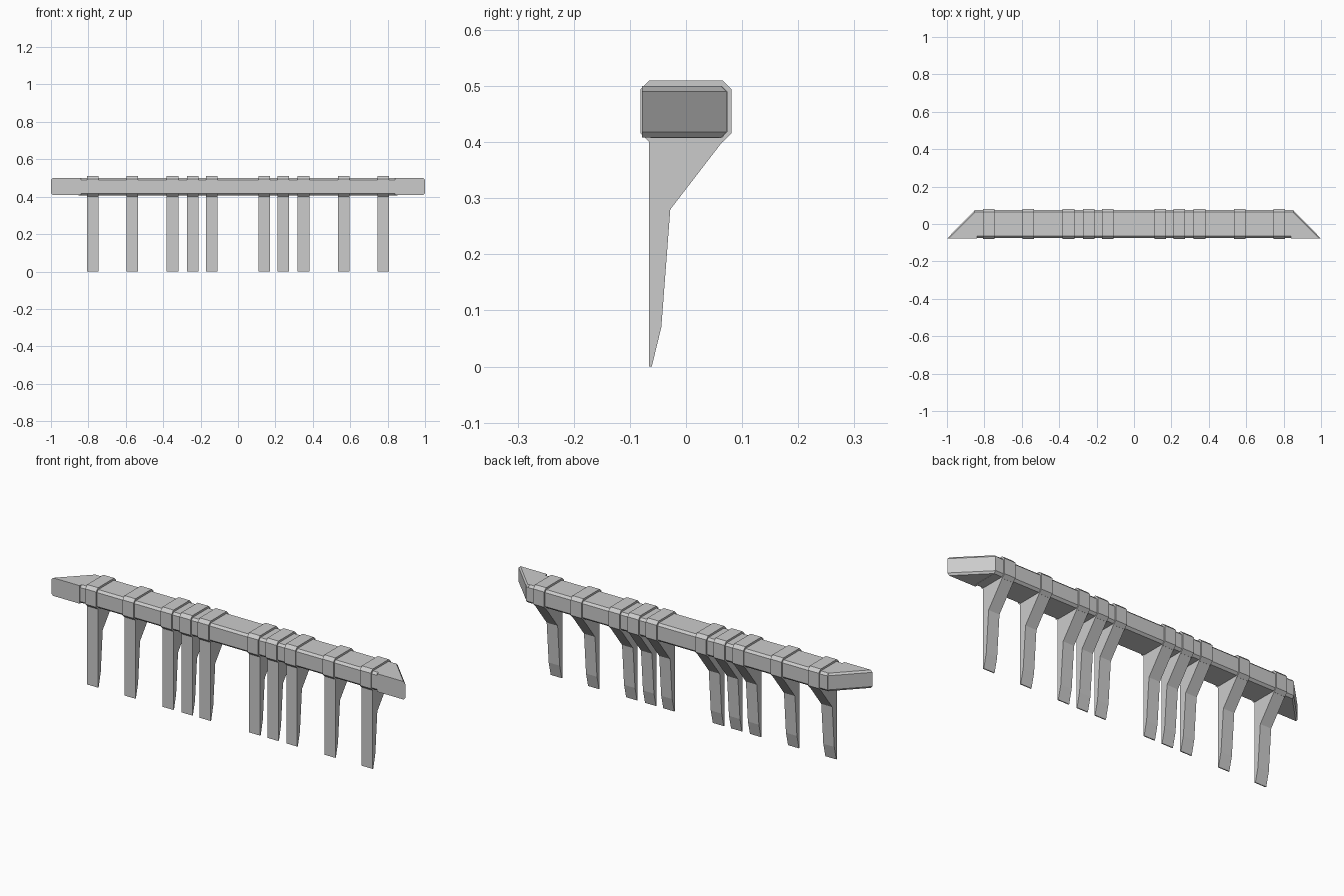
import bpy
import bmesh
from mathutils import Vector

cube = bpy.data.objects.get("Cube")
if cube:
    bpy.data.objects.remove(cube, do_unlink=True)

grey = bpy.data.materials.new("plain grey")
grey.use_nodes = True
COLOUR = (0.6, 0.6, 0.6, 1)
grey.diffuse_color = COLOUR
grey.node_tree.nodes["Principled BSDF"].inputs["Base Color"].default_value = COLOUR


def finish(name, bm):
    bmesh.ops.recalc_face_normals(bm, faces=bm.faces)
    mesh = bpy.data.meshes.new(name)
    bm.to_mesh(mesh)
    bm.free()
    mesh.materials.append(grey)
    obj = bpy.data.objects.new(name, mesh)
    bpy.context.collection.objects.link(obj)


def loft(name, rings):
    """Join matching rings of points into a closed solid."""
    bm = bmesh.new()
    loops = [[bm.verts.new(p) for p in ring] for ring in rings]
    for a, b in zip(loops, loops[1:]):
        for i in range(len(a)):
            j = (i + 1) % len(a)
            bm.faces.new((a[i], a[j], b[j], b[i]))
    bm.faces.new(loops[0])
    bm.faces.new(loops[-1])
    finish(name, bm)


def extrude_x(name, profile, x, half_width):
    """Sweep a (y, z) profile along x."""
    loft(name, [[Vector((x + s * half_width, y, z)) for y, z in profile]
                for s in (-1, 1)])


def octagon(y, bottom, top, c):
    """Rectangle with chamfered corners in the y-z plane."""
    return [(-y + c, bottom), (y - c, bottom), (y, bottom + c), (y, top - c),
            (y - c, top), (-y + c, top), (-y, top - c), (-y, bottom + c)]


# Long chamfered rail
extrude_x("rail", octagon(0.074, 0.407, 0.5, 0.011), 0, 0.852)

# Slanted wedge at each end, chamfered along the slope
for side, label in ((-1, "right"), (1, "left")):
    rings = []
    for z, inset in ((0.408, 0.01), (0.418, 0), (0.49, 0), (0.5, 0.01)):
        rings.append([(side * 0.84, -0.078, z),
                      (side * (1 - inset), -0.078, z),
                      (side * 0.85, 0.074 - inset, z),
                      (side * 0.84, 0.074 - inset, z)])
    loft(label + "_end_wedge", rings)

# Raised bands around the rail, each with a bracketed leg below
leg_profile = [(-0.066, 0), (-0.061, 0), (-0.044, 0.07), (-0.028, 0.28),
               (0.066, 0.402), (-0.066, 0.402)]
band_profile = octagon(0.081, 0.4, 0.51, 0.016)
for side, label in ((-1, "right"), (1, "left")):
    for n, x in enumerate((0.14, 0.243, 0.35, 0.565, 0.776), 1):
        extrude_x(f"{label}_band_{n}", band_profile, side * x, 0.031)
        extrude_x(f"{label}_leg_{n}", leg_profile, side * x, 0.031)
